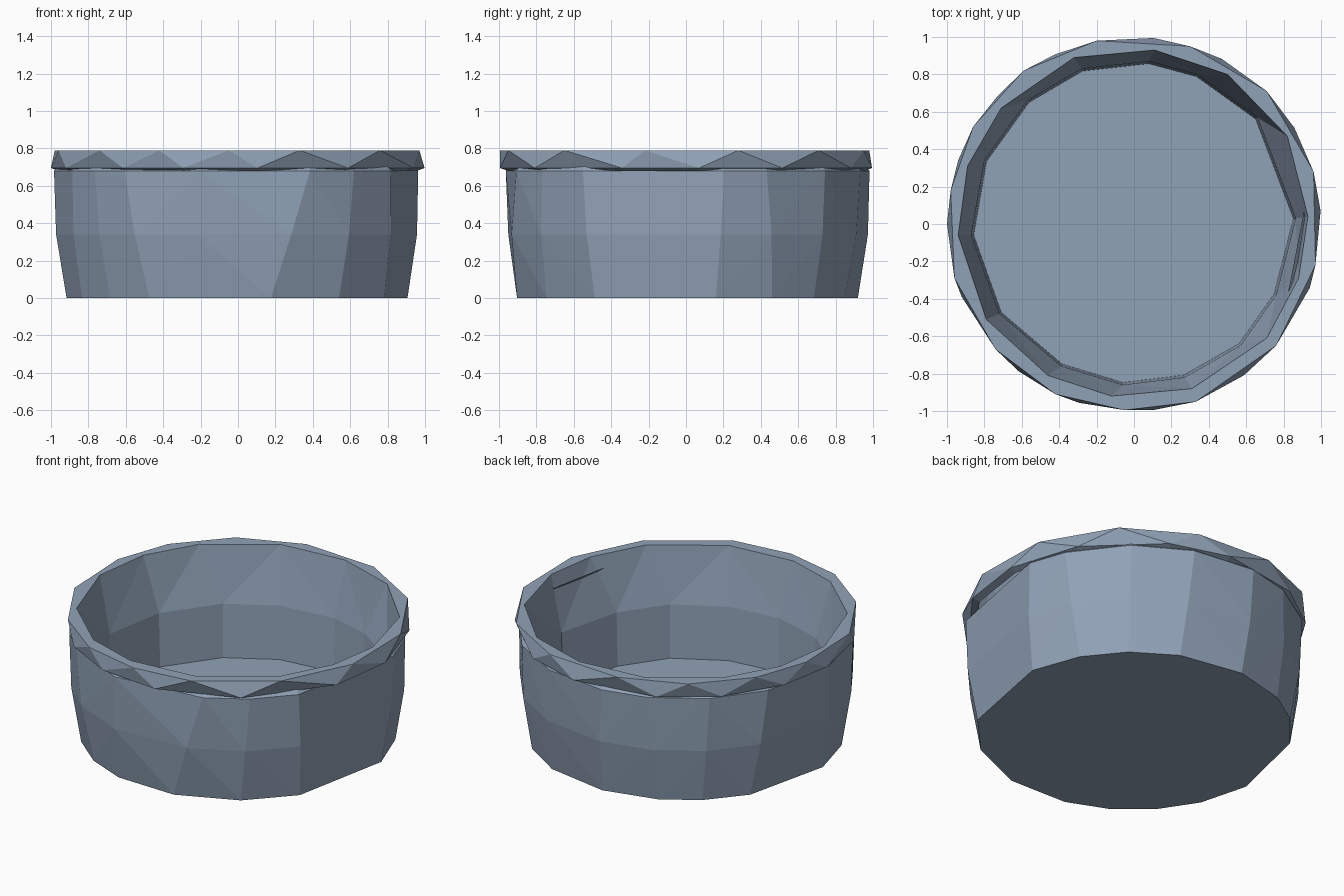
import bpy, bmesh, math

if "Cube" in bpy.data.objects:
    bpy.data.objects.remove(bpy.data.objects["Cube"])

mat = bpy.data.materials.new("slate blue")
mat.diffuse_color = (0.28, 0.36, 0.47, 1)
mat.use_nodes = True
mat.node_tree.nodes["Principled BSDF"].inputs["Base Color"].default_value = mat.diffuse_color


def polar(angles, r, z):
    return [(r * math.cos(math.radians(a)), r * math.sin(math.radians(a)), z) for a in angles]


def at(pts, z, s=1.0):
    return [(x * s, y * s, z) for x, y in pts]


def ring(bm, pts):
    return [bm.verts.new(p) for p in pts]


def loft(bm, a, b):
    n = len(a)
    for i in range(n):
        j = (i + 1) % n
        bm.faces.new((a[i], a[j], b[j], b[i]))


def finish(bm, name):
    bmesh.ops.triangulate(bm, faces=[f for f in bm.faces if len(f.verts) == 4])
    me = bpy.data.meshes.new(name)
    bm.to_mesh(me)
    bm.free()
    me.materials.append(mat)
    ob = bpy.data.objects.new(name, me)
    bpy.context.collection.objects.link(ob)


# Outer wall: uneven facets, slightly flared, closed underneath
base = [10, 30, 48, 67, 93, 115, 131, 149, 185, 205, 222, 239, 256, 281, 306, 328]
turn = [2, -4, 1, 4, 2, -3, 2, 5, -2, 1, -3, -7, 2, 12, 3, -2]
mid = [a + t * 0.5 for a, t in zip(base, turn)]
top = [a + t for a, t in zip(base, turn)]
bm = bmesh.new()
rings = [ring(bm, polar(base, 0.92, 0)), ring(bm, polar(mid, 0.975, 0.34)),
         ring(bm, polar(top, 0.985, 0.68)), ring(bm, polar(top, 0.955, 0.71))]
for a, b in zip(rings, rings[1:]):
    loft(bm, a, b)
bm.faces.new(rings[0][::-1])
finish(bm, "outer_wall")

# Rim: zigzag outer band, flat top with an offset inner outline
rim_out = [(.97, -.22), (.96, .28), (.71, .71), (.30, .95), (-.20, .98), (-.59, .82), (-.86, .52),
           (-.98, .18), (-.96, -.29), (-.74, -.67), (-.42, -.91), (-.05, -.995), (.33, -.95), (.76, -.65)]
rim_in = [(.93, .04), (.82, .47), (.50, .80), (.11, .93), (-.32, .89), (-.71, .62), (-.89, .31),
          (-.94, -.06), (-.79, -.51), (-.46, -.81), (-.12, -.92), (.31, -.88), (.71, -.61), (.88, -.29)]
low = [4, 31, 62, 84, 115, 137, 160, 180, 203, 232, 253, 276, 306, 340]
bm = bmesh.new()
T = ring(bm, at(rim_out, 0.79))
L = ring(bm, polar(low, 1.0, 0.695))
U = ring(bm, polar(low, 0.957, 0.68))
I = ring(bm, at(rim_in, 0.79))
loft(bm, U, L)
n = len(T)
for i in range(n):
    j = (i + 1) % n
    bm.faces.new((L[i], L[j], T[j]))
    bm.faces.new((T[i], L[i], T[j]))
edges = []
for loop in (T, I):
    for i in range(n):
        pair = (loop[i], loop[(i + 1) % n])
        edges.append(bm.edges.get(pair) or bm.edges.new(pair))
res = bmesh.ops.triangle_fill(bm, use_beauty=True, edges=edges, normal=(0, 0, 1))
for f in res["geom"]:
    if isinstance(f, bmesh.types.BMFace):
        f.normal_update()
        if f.normal.z < 0:
            f.normal_flip()
finish(bm, "rim")

# Inner wall and raised floor
inner_mid = [(.865, .03), (.66, .57), (.34, .80), (.08, .87), (-.28, .83), (-.57, .66), (-.80, .34),
             (-.87, -.06), (-.72, -.48), (-.39, -.76), (-.06, -.86), (.27, -.82), (.57, -.65), (.76, -.38)]
bm = bmesh.new()
I = ring(bm, at(rim_in, 0.79))
M = ring(bm, at(inner_mid, 0.43))
F = ring(bm, at(inner_mid, 0.09, 0.985))
loft(bm, I, M)
loft(bm, M, F)
bm.faces.new(F)
finish(bm, "inner_wall_and_floor")
